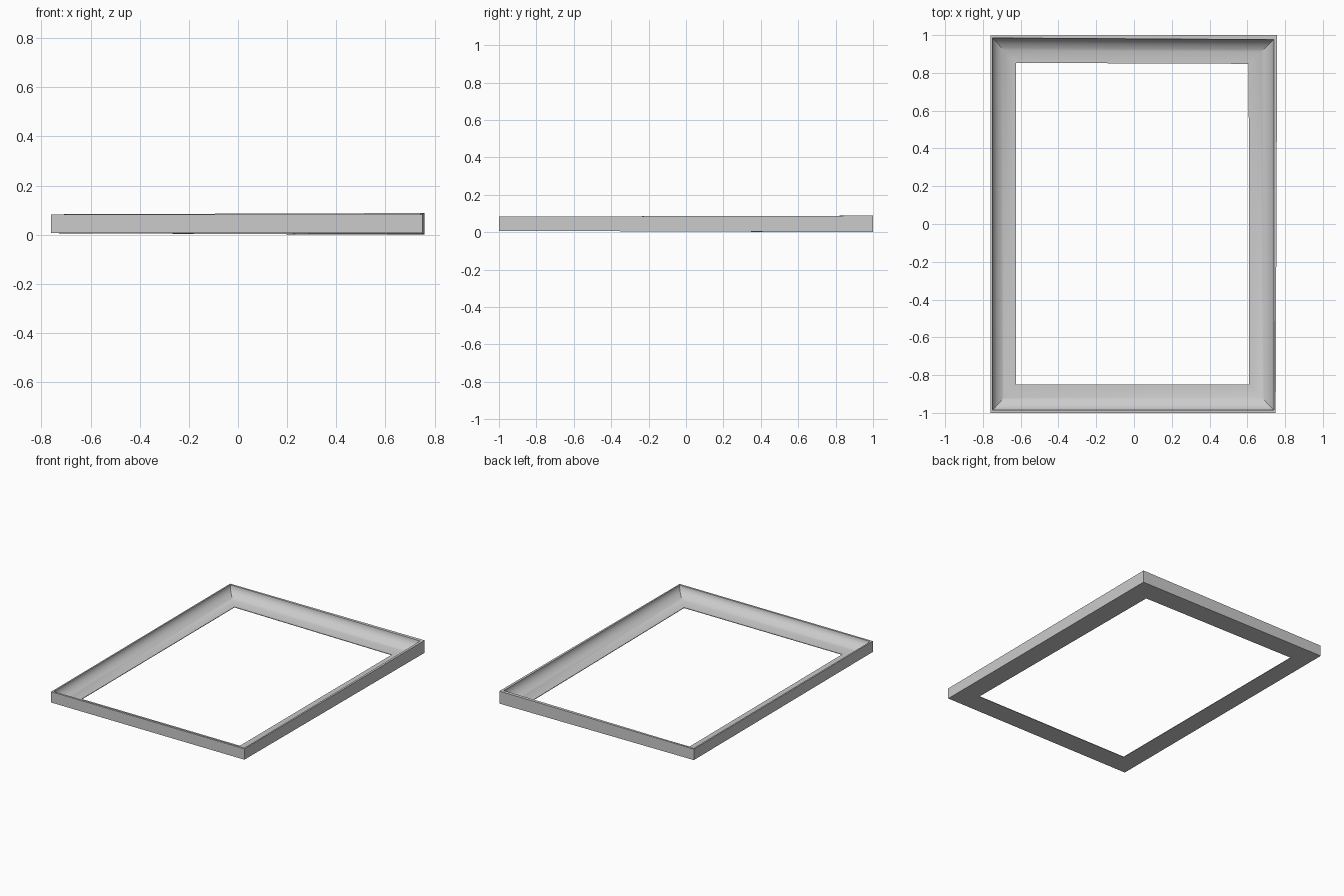
import bpy, bmesh, math

if "Cube" in bpy.data.objects:
    bpy.data.objects.remove(bpy.data.objects["Cube"])

# Corners, slightly irregular: outer xy, lip inner edge xy, opening xy, bottom z, top z
corners = [
    ((-0.76, -1.0), (-0.749, -0.986), (-0.625, -0.85), 0.007, 0.083),
    ((0.75, -1.0), (0.741, -0.986), (0.61, -0.85), 0.007, 0.083),
    ((0.758, 1.0), (0.74, 0.976), (0.607, 0.848), 0.0, 0.088),
    ((-0.76, 0.998), (-0.75, 0.985), (-0.625, 0.853), 0.006, 0.083),
]
STEPS = 12
EDGE = 0.004  # thickness left at the opening


def section(outer, lip, inner, zb, zt):
    """Mitred section: square back, narrow lip, concave cove to a thin edge."""
    pts = [(*inner, zb), (*outer, zb), (*outer, zt), (*lip, zt)]
    low = zb + EDGE
    for i in range(1, STEPS + 1):
        a = i / STEPS * math.pi / 2
        t = 1 - math.cos(a)
        pts.append((lip[0] + (inner[0] - lip[0]) * t,
                    lip[1] + (inner[1] - lip[1]) * t,
                    low + (zt - low) * (1 - math.sin(a))))
    return pts


# Picture frame: four mitred rails bridged from corner to corner
bm = bmesh.new()
rings = [[bm.verts.new(p) for p in section(*c)] for c in corners]
for k in range(4):
    a, b = rings[k], rings[(k + 1) % 4]
    n = len(a)
    for i in range(n):
        j = (i + 1) % n
        bm.faces.new((a[i], a[j], b[j], b[i]))
bmesh.ops.recalc_face_normals(bm, faces=bm.faces[:])
mesh = bpy.data.meshes.new("picture_frame")
bm.to_mesh(mesh)
bm.free()
frame = bpy.data.objects.new("picture_frame", mesh)
bpy.context.collection.objects.link(frame)

# Smooth cove, crisp mitres and lip
bpy.context.view_layer.objects.active = frame
frame.select_set(True)
bpy.ops.object.shade_smooth_by_angle(angle=math.radians(25))
